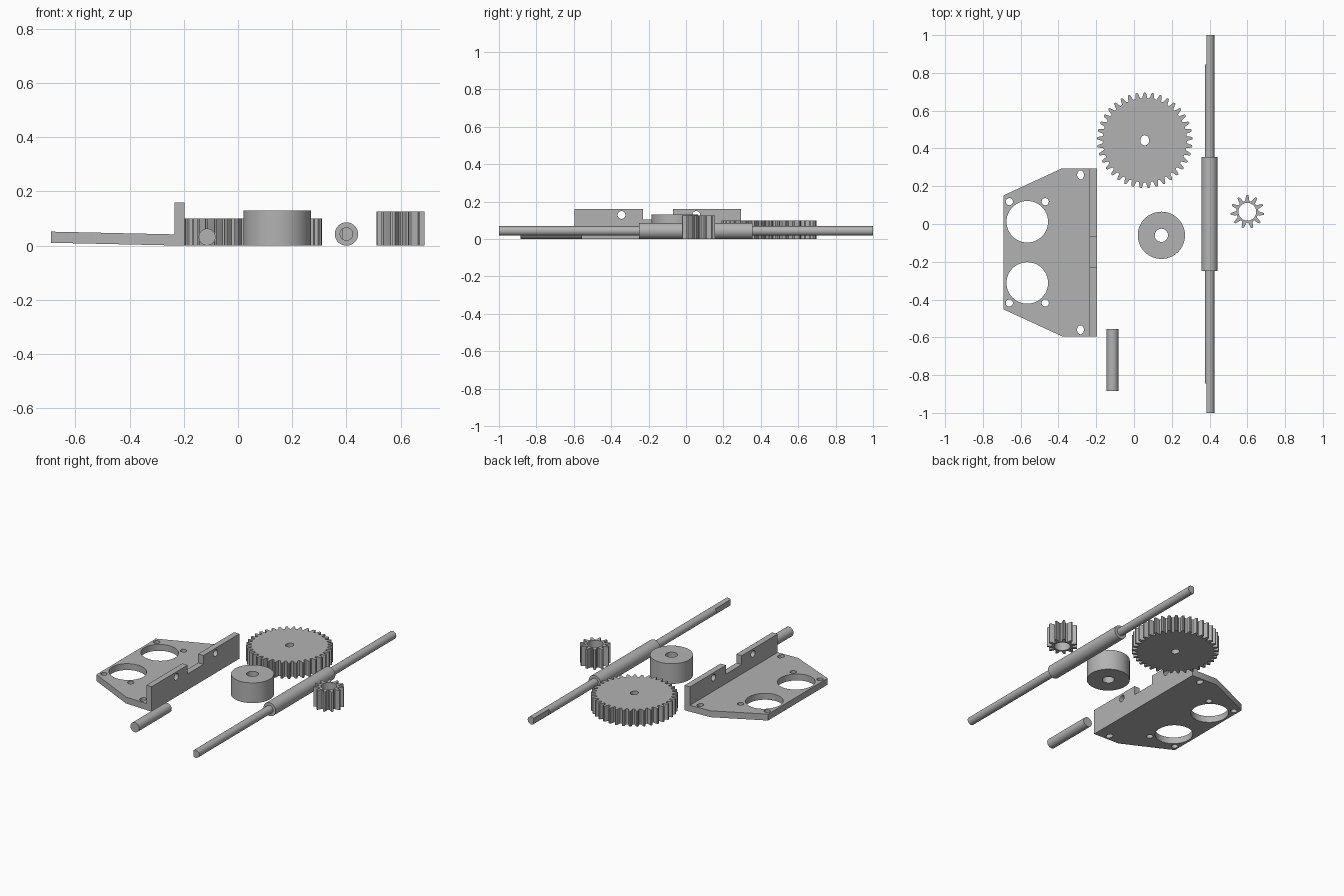
import bpy, bmesh
from math import cos, sin, tau, pi
from mathutils import Matrix

cube = bpy.data.objects.get("Cube")
if cube:
    bpy.data.objects.remove(cube, do_unlink=True)

GREY = (0.45, 0.45, 0.45, 1)
grey = bpy.data.materials.new("plain_grey")
grey.use_nodes = True
grey.diffuse_color = GREY
grey.node_tree.nodes["Principled BSDF"].inputs["Base Color"].default_value = GREY

# Axis frames: local (u, v, w) to world, extruding along w
ALONG_Z = Matrix.Identity(4)
ALONG_X = Matrix(((0, 0, 1, 0), (1, 0, 0, 0), (0, 1, 0, 0), (0, 0, 0, 1)))
ALONG_Y = Matrix(((1, 0, 0, 0), (0, 0, 1, 0), (0, 1, 0, 0), (0, 0, 0, 1)))


def circle(x, y, rx, ry=None, n=48):
    ry = ry or rx
    return [(x + rx * cos(tau * i / n), y + ry * sin(tau * i / n)) for i in range(n)]


def gear_outline(x, y, teeth, root, tip, shape):
    """Outline with one tooth pointing to +y; shape is (pitch fraction, height fraction)."""
    pts = []
    for i in range(teeth):
        for frac, height in shape:
            a = pi / 2 + tau * (i + frac) / teeth
            r = root + (tip - root) * height
            pts.append((x + r * cos(a), y + r * sin(a)))
    return pts


def prism(name, loops, low, high, frame=ALONG_Z, shear=None):
    """Extrude an outline, with any further loops as holes, from low to high."""
    curve = bpy.data.curves.new(name, "CURVE")
    curve.dimensions = "2D"
    curve.fill_mode = "BOTH"
    curve.extrude = (high - low) / 2
    for loop in loops:
        spline = curve.splines.new("POLY")
        spline.points.add(len(loop) - 1)
        for point, (u, v) in zip(spline.points, loop):
            point.co = (u, v, 0, 1)
        spline.use_cyclic_u = True
    temp = bpy.data.objects.new(name + "_outline", curve)
    bpy.context.collection.objects.link(temp)
    bpy.context.view_layer.update()
    depsgraph = bpy.context.evaluated_depsgraph_get()
    mesh = bpy.data.meshes.new_from_object(temp.evaluated_get(depsgraph))
    bpy.data.objects.remove(temp, do_unlink=True)

    bm = bmesh.new()
    bm.from_mesh(mesh)
    bmesh.ops.remove_doubles(bm, verts=bm.verts, dist=1e-5)
    bmesh.ops.translate(bm, verts=bm.verts, vec=(0, 0, (low + high) / 2))
    bmesh.ops.transform(bm, verts=bm.verts, matrix=frame)
    if shear:
        for v in bm.verts:
            v.co.z += shear(v.co)
    bmesh.ops.recalc_face_normals(bm, faces=bm.faces)
    bm.to_mesh(mesh)
    bm.free()
    mesh.name = name
    mesh.materials.clear()
    mesh.materials.append(grey)
    obj = bpy.data.objects.new(name, mesh)
    bpy.context.collection.objects.link(obj)
    bpy.ops.object.select_all(action="DESELECT")
    obj.select_set(True)
    bpy.context.view_layer.objects.active = obj
    bpy.ops.object.shade_smooth_by_angle(angle=0.45)
    return obj


# Bracket, symmetric about y = MID
MID = -0.15
SIDES = (-1, 1)
plate = [(-0.69, MID - 0.302), (-0.38, MID - 0.445), (-0.21, MID - 0.445),
         (-0.21, MID + 0.445), (-0.38, MID + 0.445), (-0.69, MID + 0.302)]
holes = []
for s in SIDES:
    holes.append(circle(-0.565, MID + s * 0.162, 0.11))
    holes.append(circle(-0.283, MID + s * 0.41, 0.018, 0.024, 24))
    for x in (-0.66, -0.47):
        holes.append(circle(x, MID + s * 0.268, 0.019, n=24))
prism("bracket_plate", [plate] + holes, 0, 0.041,
      shear=lambda co: 0.022 * (-0.2 - co.x))

# Upright flange with a notch and two holes
flange = [(MID - 0.445, 0), (MID + 0.445, 0), (MID + 0.445, 0.16),
          (MID + 0.08, 0.16), (MID + 0.08, 0.103), (MID - 0.08, 0.103),
          (MID - 0.08, 0.16), (MID - 0.445, 0.16)]
bolt_holes = [circle(MID + 0.005 + s * 0.2, 0.128, 0.021, n=24) for s in SIDES]
prism("bracket_flange", [flange] + bolt_holes, -0.235, -0.197, ALONG_X)

# Large gear
tooth = [(-0.5, 0), (-0.34, 0.05), (-0.24, 0.5), (-0.14, 0.92), (0, 1),
         (0.14, 0.92), (0.24, 0.5), (0.34, 0.05)]
prism("large_gear", [gear_outline(0.057, 0.443, 37, 0.222, 0.254, tooth),
                     circle(0.057, 0.443, 0.023, 0.027, 32)], 0, 0.1)

# Small pinion
tooth = [(-0.5, 0), (-0.3, 0.1), (-0.21, 0.5), (-0.1, 1), (0.1, 1),
         (0.21, 0.5), (0.3, 0.1)]
prism("pinion", [gear_outline(0.6, 0.065, 11, 0.057, 0.089, tooth),
                 circle(0.6, 0.065, 0.047)], 0, 0.126)

# Collar
prism("collar", [circle(0.145, -0.06, 0.125, n=64),
                 circle(0.145, -0.06, 0.035)], 0, 0.13)

# Long shaft with a thicker sleeve and flats cut at both ends
AXIS, HEIGHT, END = 0.4, 0.043, 0.845
rod = circle(AXIS, HEIGHT, 0.025, n=32)
flatted = [(max(x, 0.383), z) for x, z in rod if x > 0.377]
prism("shaft", [rod], -END, END, ALONG_Y)
prism("shaft_front_end", [flatted], -1, -END, ALONG_Y)
prism("shaft_back_end", [flatted], END, 1, ALONG_Y)
prism("shaft_sleeve", [circle(AXIS, HEIGHT, 0.043)], -0.25, 0.355, ALONG_Y)

# Short pin
prism("pin", [circle(-0.114, 0.032, 0.031, n=32)], -0.885, -0.555, ALONG_Y)
